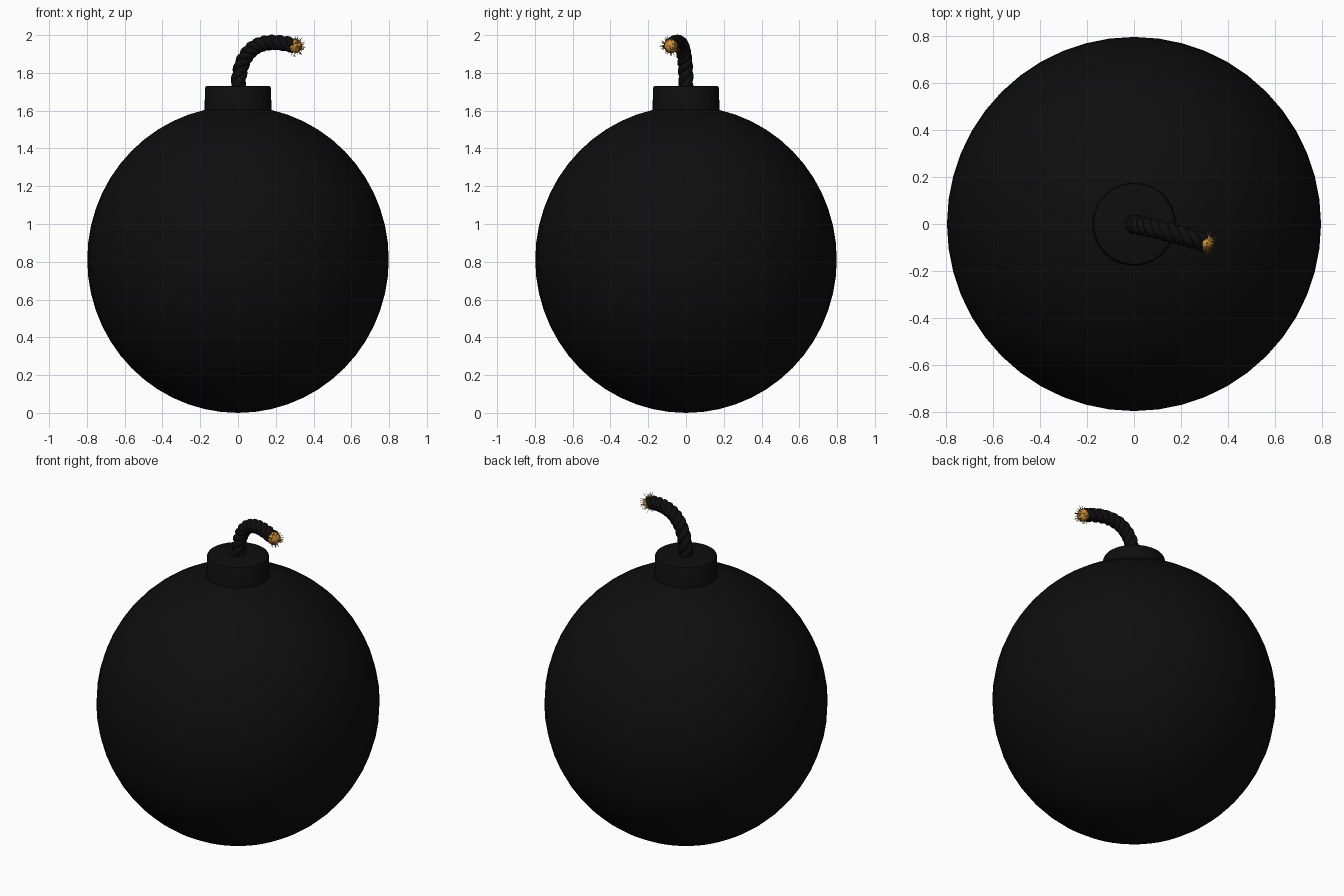
import bpy, bmesh, math, random
from mathutils import Vector, Matrix

if "Cube" in bpy.data.objects:
    bpy.data.objects.remove(bpy.data.objects["Cube"])

random.seed(4)


def material(name, rgb):
    m = bpy.data.materials.new(name)
    m.diffuse_color = (*rgb, 1)
    m.use_nodes = True
    m.node_tree.nodes["Principled BSDF"].inputs["Base Color"].default_value = m.diffuse_color
    return m


BLACK = material("soot black", (0.0042, 0.0042, 0.0042))
GOLD = material("ember gold", (0.60, 0.27, 0.04))
FIBRE = material("singed brown", (0.20, 0.11, 0.03))


def finish(name, bm, mat, smooth=True):
    mesh = bpy.data.meshes.new(name)
    bm.to_mesh(mesh)
    bm.free()
    mesh.materials.append(mat)
    for p in mesh.polygons:
        p.use_smooth = smooth
    ob = bpy.data.objects.new(name, mesh)
    bpy.context.collection.objects.link(ob)
    return ob


# Round body, very slightly taller than wide
bm = bmesh.new()
bmesh.ops.create_uvsphere(bm, u_segments=48, v_segments=28, radius=1)
bmesh.ops.transform(bm, verts=bm.verts, matrix=Matrix.Translation((0, 0, 0.812))
                    @ Matrix.Diagonal((0.798, 0.798, 0.812, 1)))
finish("body", bm, BLACK)

# Collar: short tapered cylinder with a softened rim
bm = bmesh.new()
bmesh.ops.create_cone(bm, cap_ends=True, segments=48, radius1=0.179, radius2=0.174,
                      depth=0.18, matrix=Matrix.Translation((0, 0, 1.64)))
rim = [e for e in bm.edges if all(v.co.z > 1.7 for v in e.verts)]
bmesh.ops.bevel(bm, geom=rim, offset=0.008, segments=2, affect='EDGES', profile=0.5)
collar = finish("collar", bm, BLACK)
bpy.context.view_layer.objects.active = collar
collar.select_set(True)
bpy.ops.object.shade_smooth_by_angle(angle=math.radians(35))

# Fuse centre line
P = [Vector(p) for p in ((0, 0, 1.70), (0, 0, 1.96), (0.14, -0.03, 1.988), (0.295, -0.078, 1.945))]


def path(t):
    s = 1 - t
    return s**3 * P[0] + 3 * s*s*t * P[1] + 3 * s*t*t * P[2] + t**3 * P[3]


def tangent(t):
    s = 1 - t
    return (s*s * (P[1] - P[0]) + 2*s*t * (P[2] - P[1]) + t*t * (P[3] - P[2])).normalized()


# Three twisted strands swept round the centre line
STEPS, SIDES, TURNS = 110, 10, 3.6
for k in range(3):
    bm = bmesh.new()
    centres = []
    for i in range(STEPS + 1):
        t = i / STEPS
        side = tangent(t).cross(Vector((0, 1, 0))).normalized()
        up = tangent(t).cross(side)
        a = math.tau * (TURNS * t + k / 3)
        centres.append(path(t) + 0.019 * (side * math.cos(a) + up * math.sin(a)))
    rings = []
    for i, c in enumerate(centres):
        d = (centres[min(i + 1, STEPS)] - centres[max(i - 1, 0)]).normalized()
        side = d.cross(Vector((0, 1, 0))).normalized()
        up = d.cross(side)
        rings.append([bm.verts.new(c + 0.0225 * (side * math.cos(math.tau * j / SIDES)
                                                 + up * math.sin(math.tau * j / SIDES)))
                      for j in range(SIDES)])
    for r, q in zip(rings, rings[1:]):
        for j in range(SIDES):
            n = (j + 1) % SIDES
            bm.faces.new((r[j], r[n], q[n], q[j]))
    bm.faces.new(rings[0][::-1])
    bm.faces.new(rings[-1])
    bmesh.ops.recalc_face_normals(bm, faces=bm.faces)
    finish(f"fuse_strand_{k + 1}", bm, BLACK)

# Glowing, lumpy fuse tip
tip, d = P[3] + tangent(1) * 0.008, tangent(1)
bm = bmesh.new()
bmesh.ops.create_icosphere(bm, subdivisions=3, radius=0.037)
for v in bm.verts:
    v.co = tip + v.co * random.uniform(0.94, 1.06)
finish("fuse_tip", bm, GOLD)

# Frayed fibres sticking out of the tip
for name, mat, count in (("frayed_fibres", FIBRE, 45), ("glowing_fibres", GOLD, 25)):
    bm = bmesh.new()
    made = 0
    while made < count:
        n = Vector([random.gauss(0, 1) for _ in range(3)]).normalized()
        if n.dot(d) < -0.15:
            continue
        length = random.uniform(0.045, 0.062)
        bmesh.ops.create_cone(bm, cap_ends=True, segments=4, radius1=0.0028, radius2=0.0008,
                              depth=length, matrix=Matrix.Translation(tip + n * length / 2)
                              @ n.to_track_quat('Z', 'Y').to_matrix().to_4x4())
        made += 1
    finish(name, bm, mat, smooth=False)
